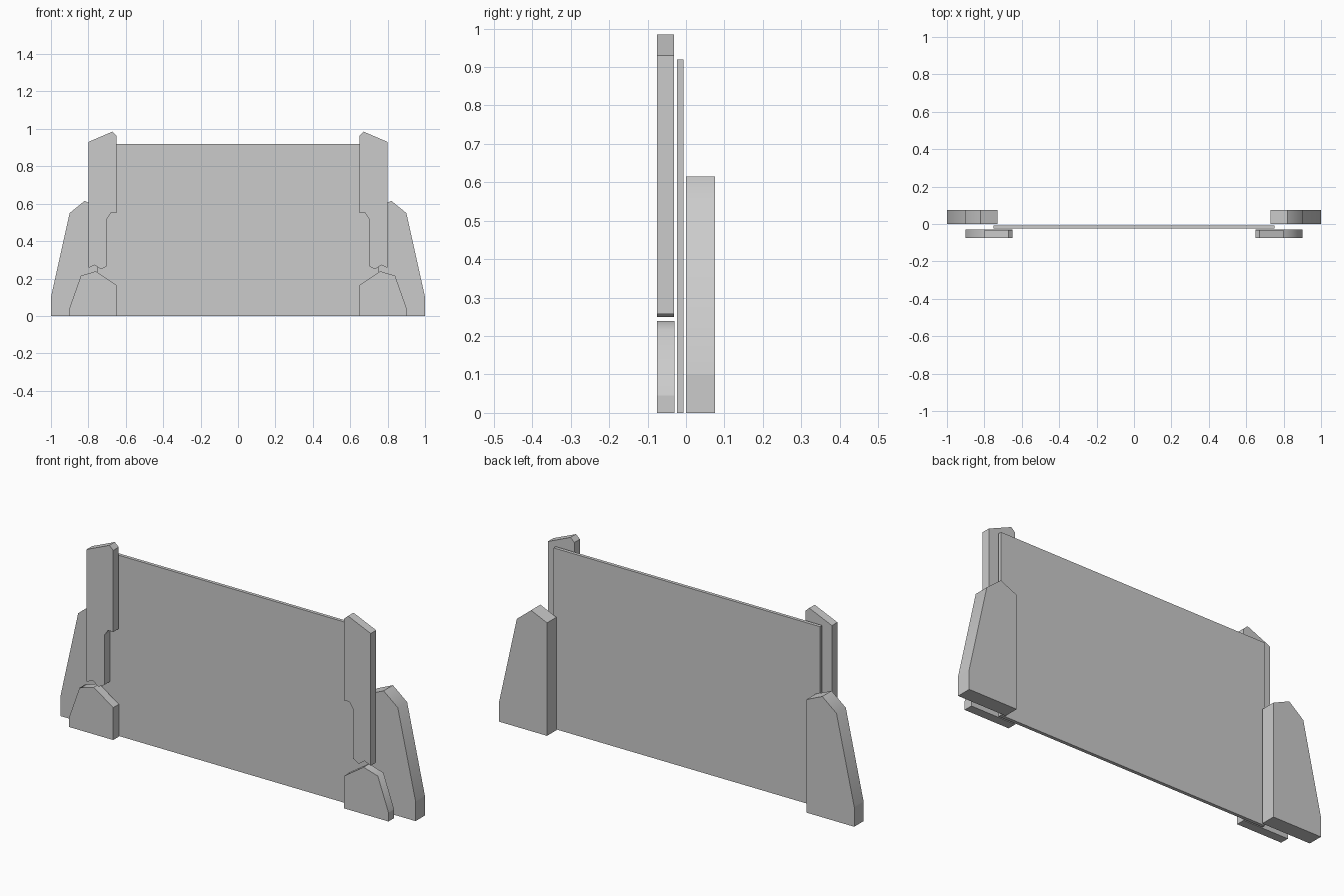
import bpy
import bmesh

if "Cube" in bpy.data.objects:
    bpy.data.objects.remove(bpy.data.objects["Cube"])


def plate(name, profile, y0, y1, side=1, soft=()):
    """Extrude an x/z outline from y0 to y1; 'soft' corners are shaded smooth."""
    bm = bmesh.new()
    front = [bm.verts.new((side * x, y0, z)) for x, z in profile]
    back = [bm.verts.new((side * x, y1, z)) for x, z in profile]
    n = len(profile)
    bm.faces.new(front)
    bm.faces.new(back[::-1])
    for i in range(n):
        j = (i + 1) % n
        bm.faces.new((front[i], back[i], back[j], front[j]))
    bmesh.ops.recalc_face_normals(bm, faces=bm.faces[:])
    if soft:
        for f in bm.faces:
            f.smooth = True
        for e in bm.edges:
            e.smooth = False
        for i in soft:
            bm.edges.get((front[i], back[i])).smooth = True
    mesh = bpy.data.meshes.new(name)
    bm.to_mesh(mesh)
    bm.free()
    obj = bpy.data.objects.new(name, mesh)
    bpy.context.collection.objects.link(obj)
    return obj


# Thin central panel
plate("panel", [(-0.75, 0), (0.75, 0), (0.75, 0.92), (-0.75, 0.92)], -0.024, -0.007)

# Right-hand outlines, mirrored for the left
rear = [(0.73, 0), (1, 0), (1, 0.1), (0.9, 0.55), (0.82, 0.615), (0.73, 0.575)]
foot = [(0.65, 0), (0.9, 0), (0.9, 0.045), (0.84, 0.215), (0.76, 0.239), (0.65, 0.165)]
post = [(0.8, 0.257), (0.8, 0.93), (0.672, 0.985), (0.65, 0.965), (0.65, 0.55),
        (0.68, 0.55), (0.7, 0.52), (0.7, 0.267), (0.733, 0.249), (0.765, 0.272)]

for label, s in (("right", 1), ("left", -1)):
    plate("rear_buttress_" + label, rear, 0.0, 0.075, s, soft=(3,))
    plate("front_foot_" + label, foot, -0.075, -0.03, s, soft=(3,))
    plate("front_post_" + label, post, -0.075, -0.031, s)
